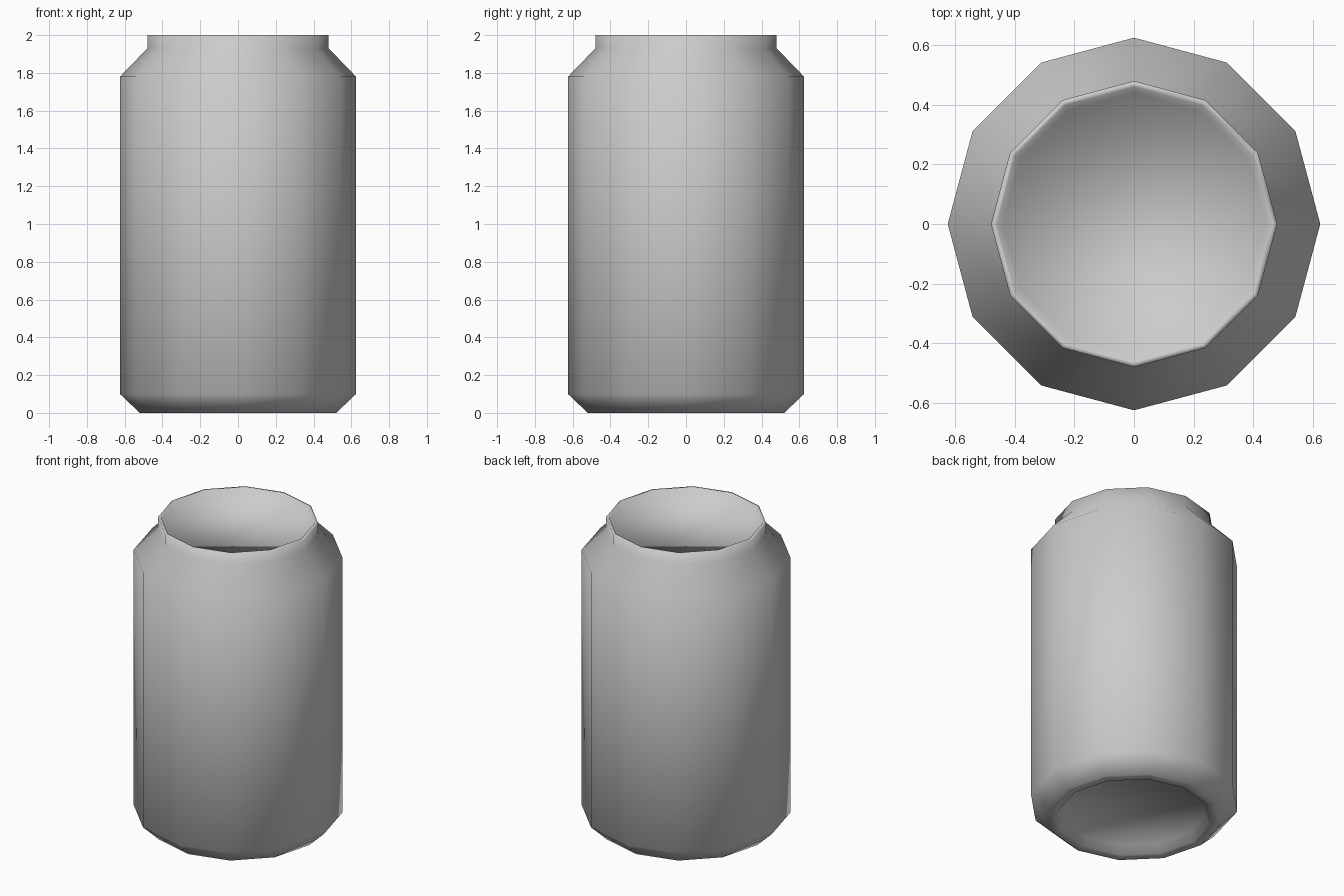
import bpy, bmesh
from math import cos, sin, tau

if "Cube" in bpy.data.objects:
    bpy.data.objects.remove(bpy.data.objects["Cube"])

SIDES = 12


def lathe(name, profile):
    """Spin (radius, z) points into a smooth closed solid; end rings are capped."""
    bm = bmesh.new()
    rings = [[bm.verts.new((r * cos(tau * i / SIDES), r * sin(tau * i / SIDES), z))
              for i in range(SIDES)] for r, z in profile]
    for low, high in zip(rings, rings[1:]):
        for i in range(SIDES):
            j = (i + 1) % SIDES
            bm.faces.new((low[i], low[j], high[j], high[i]))
    bm.faces.new(rings[0][::-1])
    bm.faces.new(rings[-1])
    bmesh.ops.recalc_face_normals(bm, faces=bm.faces)
    for f in bm.faces:
        f.smooth = True
    mesh = bpy.data.meshes.new(name)
    bm.to_mesh(mesh)
    bm.free()
    obj = bpy.data.objects.new(name, mesh)
    bpy.context.collection.objects.link(obj)
    return obj


lathe("drink_can", [
    (0.43, 0.05), (0.46, 0.0),                  # recessed base
    (0.52, 0.0), (0.625, 0.10),                 # foot chamfer
    (0.625, 1.78), (0.48, 1.93),                # straight wall and shoulder
    (0.48, 2.0), (0.46, 2.0), (0.44, 1.94),     # rim and sunken lid
])
